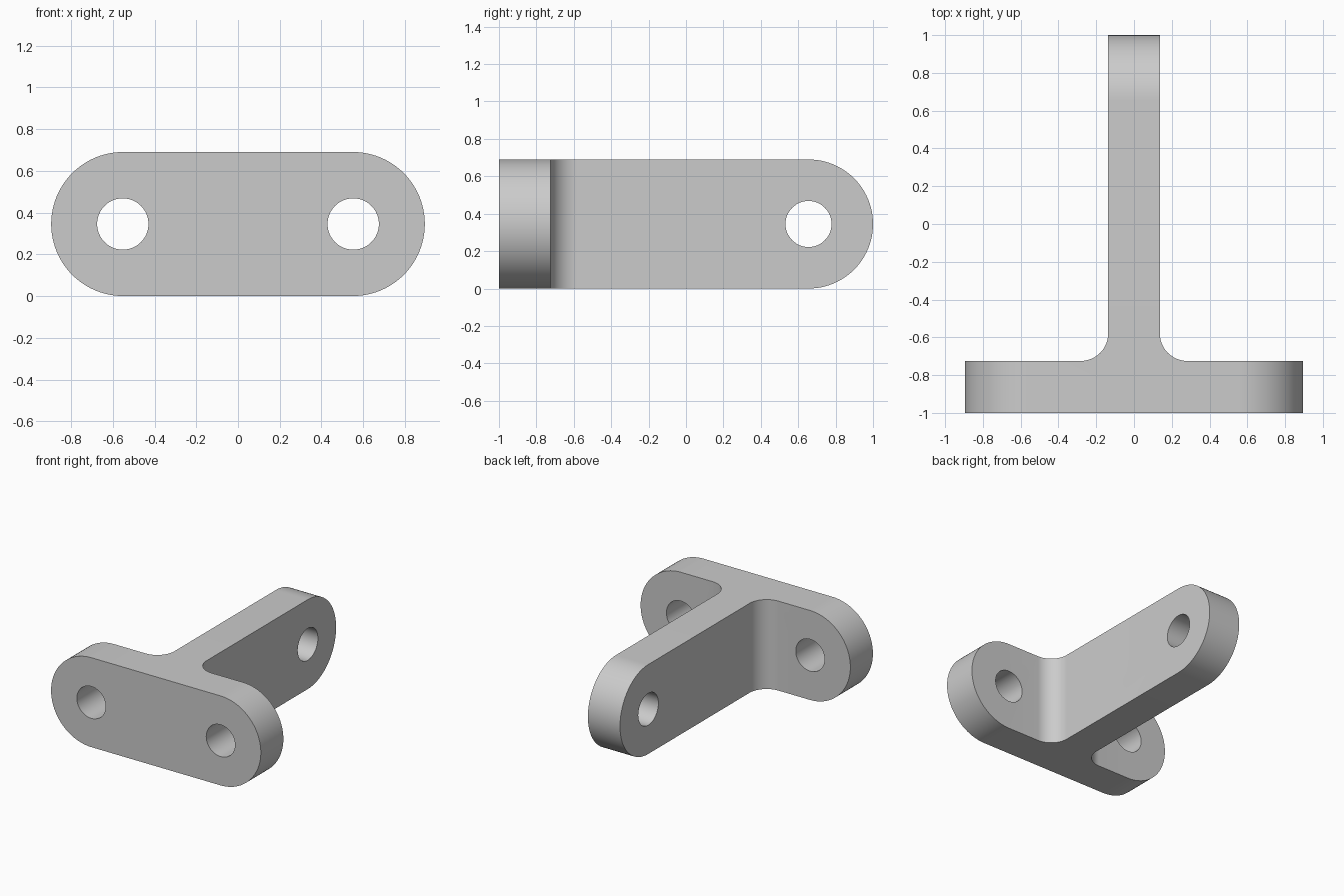
import bpy, bmesh
from math import sin, cos, pi
from mathutils import Matrix

cube = bpy.data.objects.get("Cube")
if cube:
    bpy.data.objects.remove(cube, do_unlink=True)

HEIGHT = 0.69
MID = HEIGHT / 2
WING = 0.895        # half width of the mounting plate
STEM = 0.137        # half thickness of the arm
BACK = -0.725       # rear face of the mounting plate
FILLET = 0.145
HOLE = 0.123

grey = bpy.data.materials.new("light_grey")
grey.use_nodes = True
colour = (0.6, 0.6, 0.6, 1)
grey.diffuse_color = colour
grey.node_tree.nodes["Principled BSDF"].inputs["Base Color"].default_value = colour


def new_object(name, bm):
    mesh = bpy.data.meshes.new(name)
    bmesh.ops.recalc_face_normals(bm, faces=bm.faces)
    bm.to_mesh(mesh)
    bm.free()
    mesh.materials.append(grey)
    obj = bpy.data.objects.new(name, mesh)
    bpy.context.collection.objects.link(obj)
    return obj


# T-shaped plan with filleted inner corners
half = [(WING, -1), (WING, BACK)]
for i in range(17):
    a = pi / 2 * i / 16
    half.append((STEM + FILLET * (1 - sin(a)), BACK + FILLET * (1 - cos(a))))
half.append((STEM, 1))
outline = half + [(-x, y) for x, y in reversed(half)]

bm = bmesh.new()
base = bm.faces.new([bm.verts.new((x, y, 0)) for x, y in outline])
top = bmesh.ops.extrude_face_region(bm, geom=[base])["geom"]
bmesh.ops.translate(bm, vec=(0, 0, HEIGHT),
                    verts=[v for v in top if isinstance(v, bmesh.types.BMVert)])
bmesh.ops.recalc_face_normals(bm, faces=bm.faces)


# Round the three free ends into half circles
def is_end(edge):
    a, b = (v.co for v in edge.verts)
    if abs(a.z - b.z) > 0.01:
        return False
    wing_tip = abs(a.x - b.x) < 0.01 and abs(a.x) > WING - 0.01
    arm_tip = min(a.y, b.y) > 0.99
    return wing_tip or arm_tip


bmesh.ops.bevel(bm, geom=[e for e in bm.edges if is_end(e)], offset=MID - 0.0001,
                offset_type='OFFSET', segments=24, profile=0.5,
                affect='EDGES', clamp_overlap=False)
bmesh.ops.remove_doubles(bm, verts=bm.verts, dist=0.001)
bracket = new_object("bracket", bm)

# Bolt holes through the plate and pin hole through the arm
holes = [("left_bolt_hole", (0.552, -0.86, MID), 'X'),
         ("right_bolt_hole", (-0.552, -0.86, MID), 'X'),
         ("arm_pin_hole", (0, 0.655, MID), 'Y')]
bpy.context.view_layer.objects.active = bracket
bracket.select_set(True)
for name, place, axis in holes:
    bm = bmesh.new()
    bmesh.ops.create_cone(bm, cap_ends=True, segments=48, radius1=HOLE,
                          radius2=HOLE, depth=0.5,
                          matrix=Matrix.Translation(place) @ Matrix.Rotation(pi / 2, 4, axis))
    cutter = new_object(name, bm)
    cutter.hide_render = True
    mod = bracket.modifiers.new(name, 'BOOLEAN')
    mod.operation = 'DIFFERENCE'
    mod.solver = 'EXACT'
    mod.object = cutter
    bpy.ops.object.modifier_apply(modifier=mod.name)
    bpy.data.objects.remove(cutter, do_unlink=True)

# Smooth curves, crisp rims
bpy.ops.object.select_all(action='DESELECT')
bracket.select_set(True)
bpy.ops.object.shade_smooth_by_angle(angle=pi / 6)
